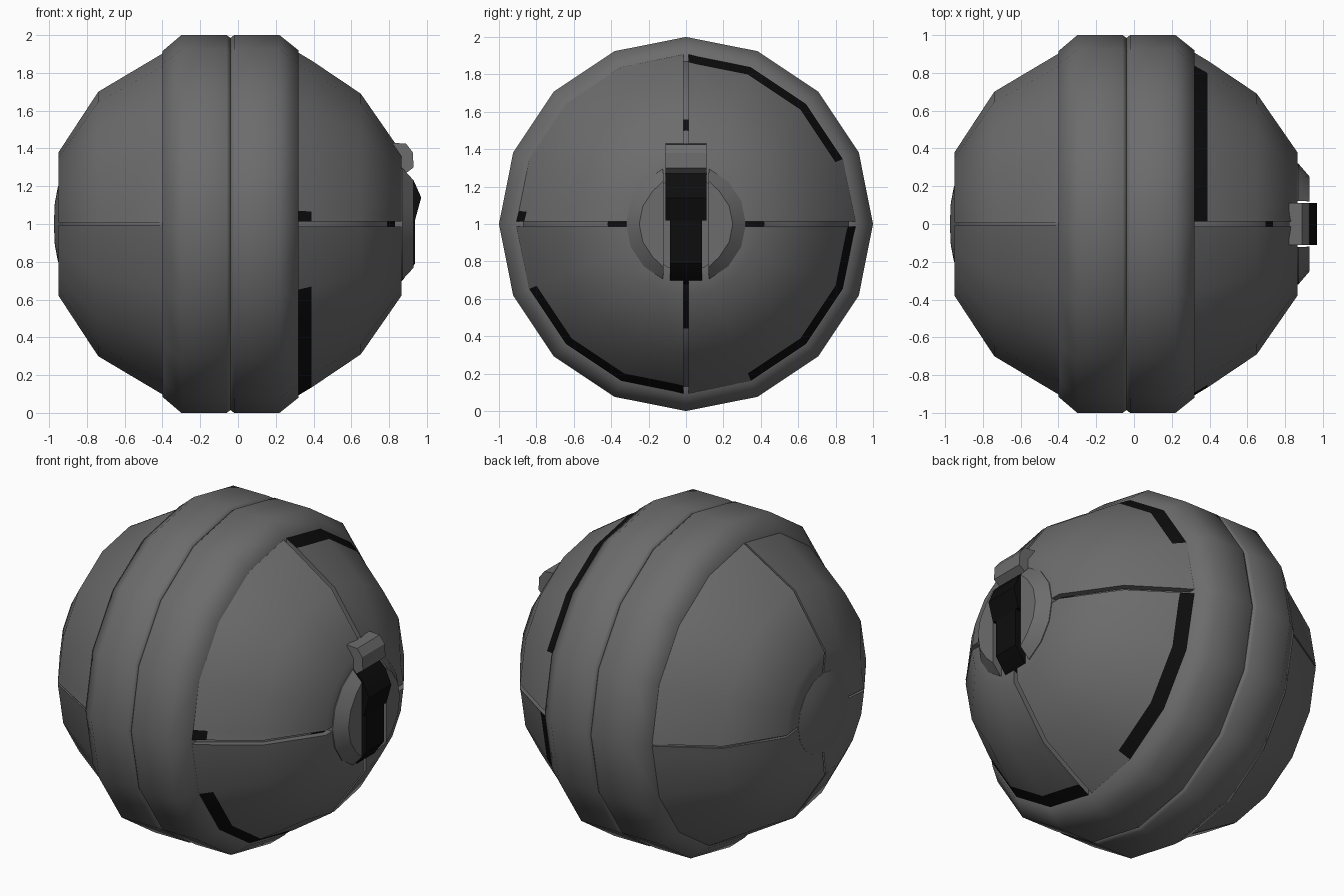
import bpy, bmesh, math
from mathutils import Vector

if "Cube" in bpy.data.objects:
    bpy.data.objects.remove(bpy.data.objects["Cube"])

def material(name, v):
    m = bpy.data.materials.new(name)
    m.diffuse_color = (v, v, v, 1)
    m.use_nodes = True
    m.node_tree.nodes["Principled BSDF"].inputs["Base Color"].default_value = m.diffuse_color
    return m

GREY = material("steel grey", 0.15)
BLACK = material("black", 0.004)
STEP = math.pi / 8   # everything round has 16 sides

def finish(bm, name, mats, angle=60):
    bmesh.ops.recalc_face_normals(bm, faces=bm.faces[:])
    mesh = bpy.data.meshes.new(name)
    bm.to_mesh(mesh)
    bm.free()
    ob = bpy.data.objects.new(name, mesh)
    bpy.context.collection.objects.link(ob)
    for m in mats:
        mesh.materials.append(m)
    bpy.ops.object.select_all(action='DESELECT')
    ob.select_set(True)
    bpy.context.view_layer.objects.active = ob
    bpy.ops.object.shade_smooth_by_angle(angle=math.radians(angle))
    return ob

def radial(k):
    """Unit direction in the yz plane, k sixteenths clockwise from up."""
    return Vector((0, math.sin(k * STEP), math.cos(k * STEP)))

def lathe(name, profile, rule=None, closed=False, angle=60):
    """Turn an (x, radius) profile around the x axis."""
    bm = bmesh.new()
    cols = [[bm.verts.new(Vector((x, 0, 1)) + radial(k) * r) for x, r in profile]
            for k in range(16)]
    n = len(profile)
    for k in range(16):
        a, b = cols[k], cols[(k + 1) % 16]
        for i in range(n if closed else n - 1):
            j = (i + 1) % n
            f = bm.faces.new((a[i], a[j], b[j], b[i]))
            if rule and rule(f.calc_center_median() - Vector((0, 0, 1))):
                f.material_index = 1
    bmesh.ops.remove_doubles(bm, verts=bm.verts[:], dist=1e-5)
    return finish(bm, name, [GREY, BLACK], angle)

def panel(name, quarter, profile, gap, rule=None):
    """Quarter shell with straight sides set back from the seams; closed profile."""
    bm = bmesh.new()
    cols = []
    for t in (0, 0.2, 1, 2, 3, 4):
        k = quarter * 4 + t
        lo, f = math.floor(k), k - math.floor(k)
        d = radial(lo) * (1 - f) + radial(lo + 1) * f
        shift = Vector((0, 0, 0))
        if t == 0:
            shift = radial(k + 4) * gap
        elif t == 4:
            shift = radial(k - 4) * gap
        cols.append([bm.verts.new(Vector((x, 0, 1)) + d * r + shift) for x, r in profile])
    n = len(profile)
    for c, (a, b) in enumerate(zip(cols, cols[1:])):
        for i in range(n):
            j = (i + 1) % n
            face = bm.faces.new((a[i], a[j], b[j], b[i]))
            if rule and i == 0 and rule(c):
                face.material_index = 1
    bm.faces.new(cols[0])
    bm.faces.new(cols[-1])
    return finish(bm, name, [GREY, BLACK])

def prism(name, outline, half_width, mat):
    """Extrude an (x, z) outline across y."""
    bm = bmesh.new()
    a = [bm.verts.new((x, -half_width, z)) for x, z in outline]
    f = bm.faces.new(a)
    ext = bmesh.ops.extrude_face_region(bm, geom=[f])
    moved = [v for v in ext['geom'] if isinstance(v, bmesh.types.BMVert)]
    bmesh.ops.translate(bm, verts=moved, vec=(0, 2 * half_width, 0))
    return finish(bm, name, [mat], 30)

# Two central bands meeting in a shallow groove
lathe("left_band", [(-0.04, 0.84), (-0.04, 0.985), (-0.06, 1.0), (-0.30, 1.0),
                    (-0.40, 0.915), (-0.40, 0.84)], closed=True)
lathe("right_band", [(-0.04, 0.84), (-0.04, 0.985), (-0.02, 1.0), (0.22, 1.0),
                     (0.32, 0.92), (0.32, 0.84)], closed=True)

# Inner cores close the seams; dark patches show at the bottom of the right ones
def core_patch(c):
    r = math.hypot(c.y, c.z)
    if abs(c.y) > abs(c.z):
        return 0.32 < r < 0.42
    return 0.5 < r < 0.56 if c.z > 0 else 0.32 < r < 0.52

lathe("right_core", [(0.2, 0.87), (0.32, 0.87), (0.63, 0.655), (0.695, 0.56),
                     (0.735, 0.50), (0.79, 0.42), (0.83, 0.36), (0.83, 0.31),
                     (0.83, 0)], core_patch)
lathe("left_core", [(-0.3, 0.895), (-0.40, 0.895), (-0.735, 0.69), (-0.93, 0.37),
                    (-0.915, 0.24), (-0.915, 0)])

# Four panels on each side; the right ones carry a dark edge strip
right_profile = [(0.315, 0.91), (0.39, 0.865), (0.65, 0.69), (0.865, 0.38),
                 (0.865, 0.25), (0.82, 0.25), (0.82, 0.35), (0.62, 0.64), (0.315, 0.85)]
left_profile = [(-0.395, 0.905), (-0.74, 0.70), (-0.95, 0.38), (-0.935, 0.23),
                (-0.90, 0.23), (-0.90, 0.36), (-0.71, 0.66), (-0.395, 0.85)]
for q in range(4):
    panel("right_panel", q, right_profile, 0.014,
          (lambda c: c == 0) if q == 3 else (lambda c: c < 4))
    panel("left_panel", q, left_profile, 0.006)

# Domed button on the left end
lathe("left_button", [(-0.90, 0.245), (-0.938, 0.245), (-0.955, 0.19),
                      (-0.970, 0.11), (-0.975, 0)])

# Bevelled half discs either side of the latch
for side in (-1, 1):
    bm = bmesh.new()
    for x, r in ((0.83, 0.32), (0.87, 0.32), (0.93, 0.25)):
        for i in range(-3, 4):
            y = max(r * math.cos(i * STEP), 0.12)
            bm.verts.new((x, side * y, 1 + r * math.sin(i * STEP)))
    bmesh.ops.convex_hull(bm, input=bm.verts[:])
    bmesh.ops.dissolve_limit(bm, angle_limit=0.02, verts=bm.verts[:], edges=bm.edges[:])
    finish(bm, "latch_disc_half", [GREY], 30)

# Dark latch lever with a wide raised head, and the hinge knuckle above it
prism("latch_lever", [(0.83, 0.68), (0.87, 0.70), (0.937, 0.79), (0.937, 1.06),
                      (0.83, 1.06)], 0.085, BLACK)
prism("latch_head", [(0.83, 1.02), (0.937, 1.02), (0.97, 1.14), (0.93, 1.23),
                     (0.87, 1.29), (0.83, 1.29)], 0.11, BLACK)
prism("hinge_knuckle", [(0.82, 1.43), (0.89, 1.425), (0.925, 1.38), (0.93, 1.30),
                        (0.89, 1.27), (0.82, 1.29)], 0.11, GREY)
